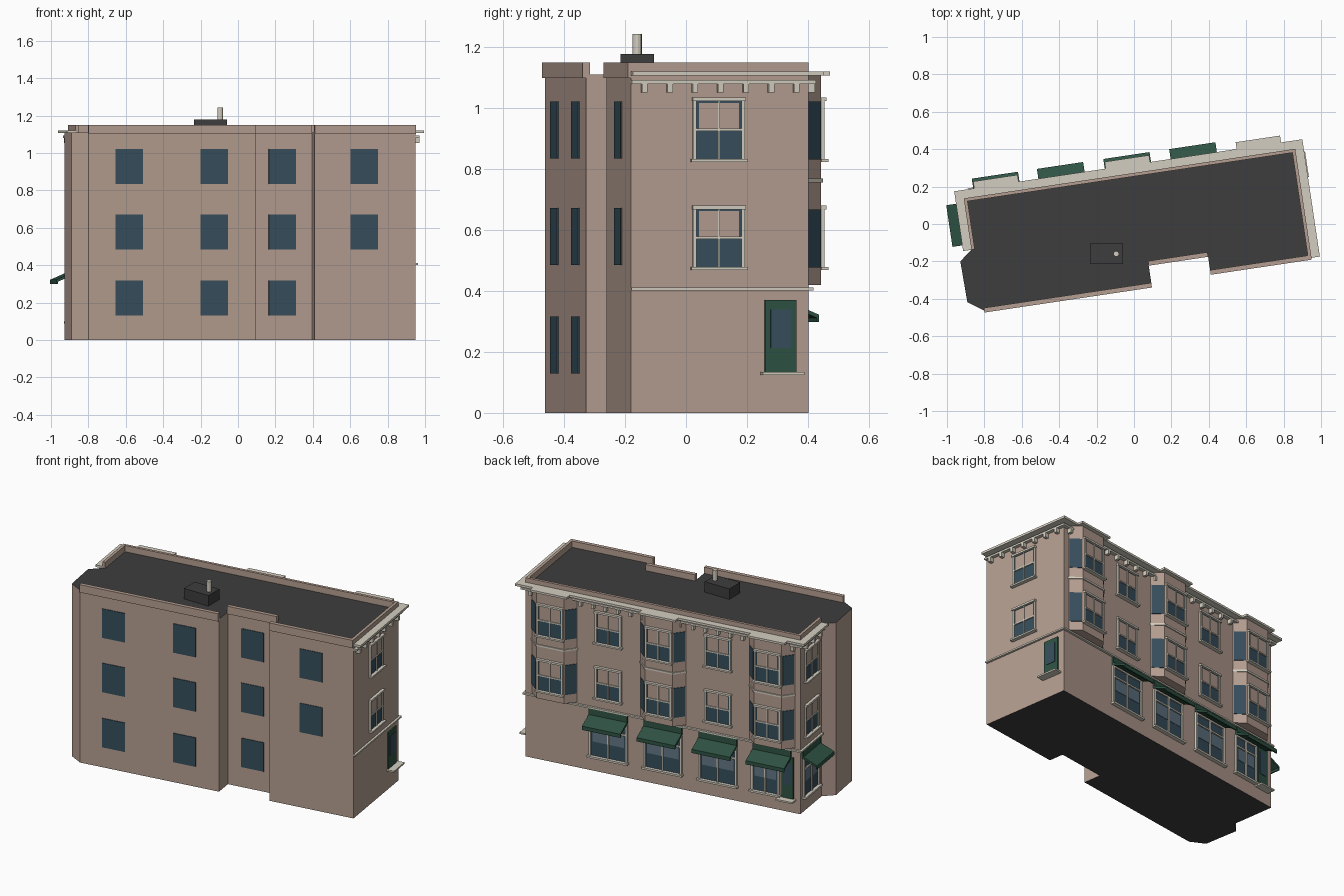
import bpy, bmesh, math
from mathutils import Vector, Matrix

if "Cube" in bpy.data.objects:
    bpy.data.objects.remove(bpy.data.objects["Cube"])

ROT = Matrix.Rotation(math.radians(8.5), 4, 'Z')   # the whole building is turned on the plot


def material(name, rgb):
    m = bpy.data.materials.new(name)
    lin = [((c / 255 + 0.055) / 1.055) ** 2.4 for c in rgb]
    m.diffuse_color = (*lin, 1)
    m.use_nodes = True
    m.node_tree.nodes["Principled BSDF"].inputs["Base Color"].default_value = m.diffuse_color
    return m


WALL = material("tan_wall", (181, 158, 145))
TRIM = material("cream_trim", (212, 206, 192))
GLASS = material("dark_glass", (54, 78, 92))
PALE = material("pale_glass", (98, 117, 132))
GREEN = material("green_paint", (46, 82, 67))
ROOF = material("dark_roof", (61, 61, 61))

parts = {}


def part(name, mat):
    if name not in parts:
        parts[name] = (bmesh.new(), [mat])
    return parts[name][0]


def sweep(name, mat, ring, step):
    """Extrude a closed ring of points along a step vector."""
    bm = part(name, mat)
    a = [bm.verts.new(p) for p in ring]
    b = [bm.verts.new(Vector(p) + Vector(step)) for p in ring]
    bm.faces.new(a)
    bm.faces.new(b[::-1])
    n = len(a)
    for i in range(n):
        bm.faces.new((a[i], b[i], b[(i + 1) % n], a[(i + 1) % n]))


def prism(name, mat, plan, z0, z1):
    sweep(name, mat, [(x, y, z0) for x, y in plan], (0, 0, z1 - z0))


class Face:
    """A wall plane: origin, direction along it (s) and outward direction (d)."""
    def __init__(self, origin, along, out):
        self.o, self.a, self.d = Vector(origin), Vector(along).normalized(), Vector(out).normalized()

    def at(self, s, d):
        return self.o + self.a * s + self.d * d

    def box(self, name, mat, s0, s1, z0, z1, d0, d1):
        plan = [self.at(s, d) for s, d in ((s0, d0), (s1, d0), (s1, d1), (s0, d1))]
        prism(name, mat, plan, z0, z1)


BACK = Face((0, .27), (1, 0), (0, 1))
RIGHT = Face((.912, 0), (0, 1), (1, 0))
LEFT = Face((-.88, 0), (0, 1), (-1, 0))

# main block
plan = [(.912, .27), (-.88, .27), (-.88, -.008), (-.948, -.06), (-.943, -.282), (-.86, -.34),
        (.045, -.338), (.045, -.222), (.366, -.222), (.366, -.319), (.912, -.319)]
prism("building_walls", WALL, plan, 0, 1.11)
parts["building_walls"][1].append(ROOF)

# parapets
for u0, u1, v in ((-.86, .045, -.34), (.366, .912, -.319), (.045, .366, -.222)):
    Face((0, v), (1, 0), (0, -1)).box("front_parapet", WALL, u0, u1, 1.1, 1.15, -.015, .01)
BACK.box("back_parapet", WALL, -.88, .912, 1.11, 1.15, -.018, 0)
RIGHT.box("right_parapet", WALL, -.315, .252, 1.11, 1.15, -.018, 0)
LEFT.box("left_parapet", WALL, -.008, .252, 1.11, 1.15, -.018, 0)

# cornice, mouldings and brackets on the three street sides
for face, s0, s1, e0, e1 in ((BACK, -.88, .912, 1, 1), (RIGHT, -.319, .27, 0, 0), (LEFT, -.008, .27, 0, 0)):
    for z0, z1, d in ((1.107, 1.121, .045), (1.08, 1.092, .022), (.402, .412, .014)):
        face.box("cornice" if z0 > 1 else "floor_band", TRIM, s0 - e0 * d, s1 + e1 * d, z0, z1, 0, d)
    n = round((s1 - s0) / .08)
    for i in range(n):
        s = s0 + (i + .5) * (s1 - s0) / n
        face.box("cornice_brackets", TRIM, s - .009, s + .009, 1.052, 1.08, 0, .026)


def window(face, s, z0, upper, w=.157, h=.195):
    """Sash window with frame, glazing bars, hood and sill."""
    a, b, z1, zm = s - w / 2, s + w / 2, z0 + h, z0 + h / 2
    face.box("window_glass", GLASS, a, b, z0, z1, 0, .004)
    face.box("upper_panes", upper, a + .012, b - .012, zm, z1 - .01, .004, .006)
    for p, q, lo, hi in ((a - .008, a + .004, z0, z1), (b - .004, b + .008, z0, z1),
                         (a, b, zm - .004, zm + .004), (s - .003, s + .003, z0, z1)):
        face.box("window_frames", TRIM, p, q, lo, hi, 0, .011)
    face.box("window_hoods", TRIM, a - .01, b + .01, z1 - .004, z1 + .008, 0, .018)
    face.box("window_sills", TRIM, a - .015, b + .015, z0 - .008, z0 + .002, 0, .024)


def shop_window(face, s, w):
    """Ground floor display window."""
    a, b, z0, z1 = s - w / 2, s + w / 2, .1, .345
    face.box("shop_glass", GLASS, a, b, z0, z1, 0, .004)
    face.box("shop_upper_panes", PALE, a + .015, b - .015, .19, .265, .004, .006)
    for p, q, lo, hi in ((a - .008, a + .006, z0, z1), (b - .006, b + .008, z0, z1),
                         (a, b, .27, .28), (s - .005, s + .005, z0, z1), (a, b, z1 - .01, z1)):
        face.box("shop_frames", TRIM, p, q, lo, hi, 0, .012)
    face.box("shop_sills", TRIM, a - .015, b + .015, .088, .1, 0, .025)


def awning(face, s, w):
    """Sloped canopy with a hanging lip, below a painted fascia."""
    prof = [(0, .365), (.098, .322), (.098, .298), (.09, .298), (.09, .312), (0, .35)]
    ring = [(*face.at(s - w / 2, d), z) for d, z in prof]
    sweep("awnings", GREEN, ring, (*(face.a * w), 0))
    face.box("awning_fascia", GREEN, s - w / 2, s + w / 2, .36, .4, 0, .01)


def door(face, s, w, z0, z1):
    face.box("doors", GREEN, s - w / 2, s + w / 2, z0, z1, 0, .008)
    face.box("door_glass", GLASS, s - w * .32, s + w * .32, z0 + (z1 - z0) * .33, z1 - .03, .008, .011)
    face.box("door_steps", TRIM, s - w / 2 - .014, s + w / 2 + .02, z0 - .01, z0, 0, .05)


# bay windows on the back
FLOORS = (.477, .832)
for c in (.722, .014, -.697):
    def bay_plan(g, back=0):
        return [BACK.at(c + s, d) for s, d in ((-.147 - g, 0), (-.09 - g * .5, .057 + g),
                                               (.09 + g * .5, .057 + g), (.147 + g, 0))]
    for z0, z1 in ((.42, .757), (.769, 1.11)):
        prism("bay_walls", WALL, bay_plan(0), z0, z1)
    prism("bay_band", TRIM, bay_plan(.006), .757, .769)
    BACK.box("bay_crown", TRIM, c - .12, c + .12, 1.108, 1.121, .045, .082)
    front = Face(BACK.at(0, .057), (1, 0), (0, 1))
    for z in FLOORS:
        window(front, c, z, WALL)
        for k in (-1, 1):
            side = Face(BACK.at(c + k * .1185, .0285), (-k * .057, .057), (k, 1))
            side.box("bay_side_glass", GLASS, -.035, .035, z, z + .19, 0, .004)

# flat back, right and left windows
for z in FLOORS:
    for s in (.37, -.345):
        window(BACK, s, z, PALE)
    window(RIGHT, -.028, z, WALL)
    window(LEFT, .13, z, WALL)

# shopfronts, awnings and doors
for s in (.37, .014, -.345):
    shop_window(BACK, s, .235)
    awning(BACK, s, .25)
shop_window(BACK, -.655, .17)
door(BACK, -.8, .075, .09, .355)
awning(BACK, -.697, .25)
shop_window(LEFT, .135, .19)
awning(LEFT, .135, .225)
door(RIGHT, .177, .104, .135, .37)

# plain windows on the front
for u, v, low in ((-.64, -.34, True), (-.18, -.339, True), (.2065, -.222, True), (.635, -.319, False)):
    face = Face((u, v), (1, 0), (0, -1))
    for z in ((.13,) if low else ()) + (.485, .835):
        face.box("front_windows", GLASS, -.074, .074, z, z + .187, -.002, .004)

# roof box and vent pipe (square to the plot, so turned back)
inv = ROT.inverted()
box = [(inv @ Vector((x, y, 0)))[:2] for x, y in ((-.235, -.215), (-.06, -.215), (-.06, -.105), (-.235, -.105))]
prism("roof_box", ROOF, box, 1.1, 1.178)
c = inv @ Vector((-.095, -.16, 0))
pipe = [(c.x + .015 * math.cos(i * math.pi / 6), c.y + .015 * math.sin(i * math.pi / 6)) for i in range(12)]
prism("vent_pipe", TRIM, pipe, 1.17, 1.243)

# turn every part into an object
for name, (bm, mats) in parts.items():
    bmesh.ops.recalc_face_normals(bm, faces=bm.faces)
    if len(mats) > 1:                       # flat roof and underside
        for f in bm.faces:
            f.material_index = int(abs(f.normal.z) > .5)
    bm.transform(ROT)
    mesh = bpy.data.meshes.new(name)
    bm.to_mesh(mesh)
    bm.free()
    for m in mats:
        mesh.materials.append(m)
    bpy.context.collection.objects.link(bpy.data.objects.new(name, mesh))
